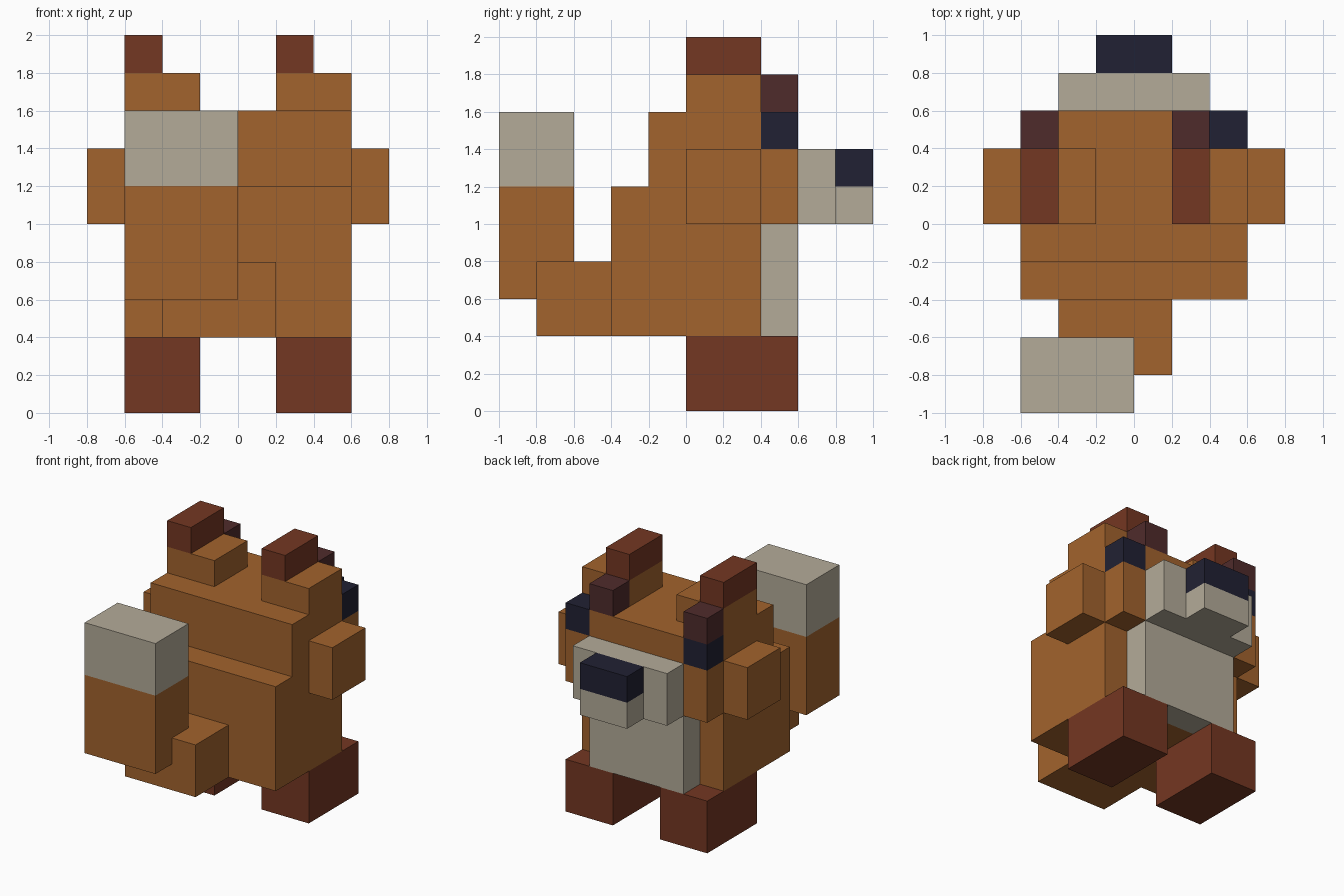
import bpy
import bmesh

cube = bpy.data.objects.get("Cube")
if cube:
    bpy.data.objects.remove(cube, do_unlink=True)


def linear(byte):
    c = byte / 255
    return c / 12.92 if c <= 0.04045 else ((c + 0.055) / 1.055) ** 2.4


def material(name, hex_code):
    colour = [linear(b) for b in bytes.fromhex(hex_code)] + [1.0]
    mat = bpy.data.materials.new(name)
    mat.use_nodes = True
    mat.diffuse_color = colour
    bsdf = next(n for n in mat.node_tree.nodes if n.type == "BSDF_PRINCIPLED")
    bsdf.inputs["Base Color"].default_value = colour
    return mat


orange = material("orange fur", "A2632D")
cream = material("cream fur", "B4AB99")
russet = material("russet", "743722")
maroon = material("dark maroon", "4F2B2B")
navy = material("navy black", "212133")


def box(name, mat, x, y, z):
    """Axis-aligned block from (low, high) ranges."""
    bm = bmesh.new()
    bmesh.ops.create_cube(bm, size=1)
    for v in bm.verts:
        v.co = [r[0] if c < 0 else r[1] for c, r in zip(v.co, (x, y, z))]
    mesh = bpy.data.meshes.new(name)
    bm.to_mesh(mesh)
    bm.free()
    mesh.materials.append(mat)
    obj = bpy.data.objects.new(name, mesh)
    bpy.context.collection.objects.link(obj)
    return obj


def pair(name, mat, x, y, z):
    """Left block plus its mirror image on the right."""
    box("left_" + name, mat, x, y, z)
    box("right_" + name, mat, (-x[1], -x[0]), y, z)


# Torso and belly
box("body", orange, (-0.6, 0.6), (-0.4, 0.4), (0.4, 1.2))
box("belly", cream, (-0.4, 0.4), (0.4, 0.6), (0.4, 1.0))
pair("foot", russet, (0.2, 0.6), (0, 0.6), (0, 0.4))

# Head, with the eyes filling the upper corners of the face
box("head", orange, (-0.6, 0.6), (-0.2, 0.4), (1.2, 1.6))
box("face", orange, (-0.6, 0.6), (0.4, 0.6), (1.0, 1.4))
box("brow", orange, (-0.4, 0.4), (0.4, 0.6), (1.4, 1.6))
pair("eye", navy, (0.4, 0.6), (0.4, 0.6), (1.4, 1.6))
pair("cheek", orange, (0.6, 0.8), (0, 0.4), (1.0, 1.4))

# Muzzle and nose
box("muzzle", cream, (-0.4, 0.4), (0.6, 0.8), (1.0, 1.4))
box("mouth", cream, (-0.2, 0.2), (0.8, 1.0), (1.0, 1.2))
box("nose", navy, (-0.2, 0.2), (0.8, 1.0), (1.2, 1.4))

# Ears: mirrored bases, tips both offset to the right
pair("ear_base", orange, (0.2, 0.6), (0, 0.4), (1.6, 1.8))
for side, x in (("left", (0.2, 0.4)), ("right", (-0.6, -0.4))):
    box(side + "_ear_tip", russet, x, (0, 0.4), (1.8, 2.0))
    box(side + "_inner_ear", maroon, x, (0.4, 0.6), (1.6, 1.8))

# Upturned tail
box("tail_base", orange, (-0.4, 0.2), (-0.8, -0.4), (0.4, 0.8))
box("tail", orange, (-0.6, 0), (-1.0, -0.6), (0.6, 1.2))
box("tail_tip", cream, (-0.6, 0), (-1.0, -0.6), (1.2, 1.6))
